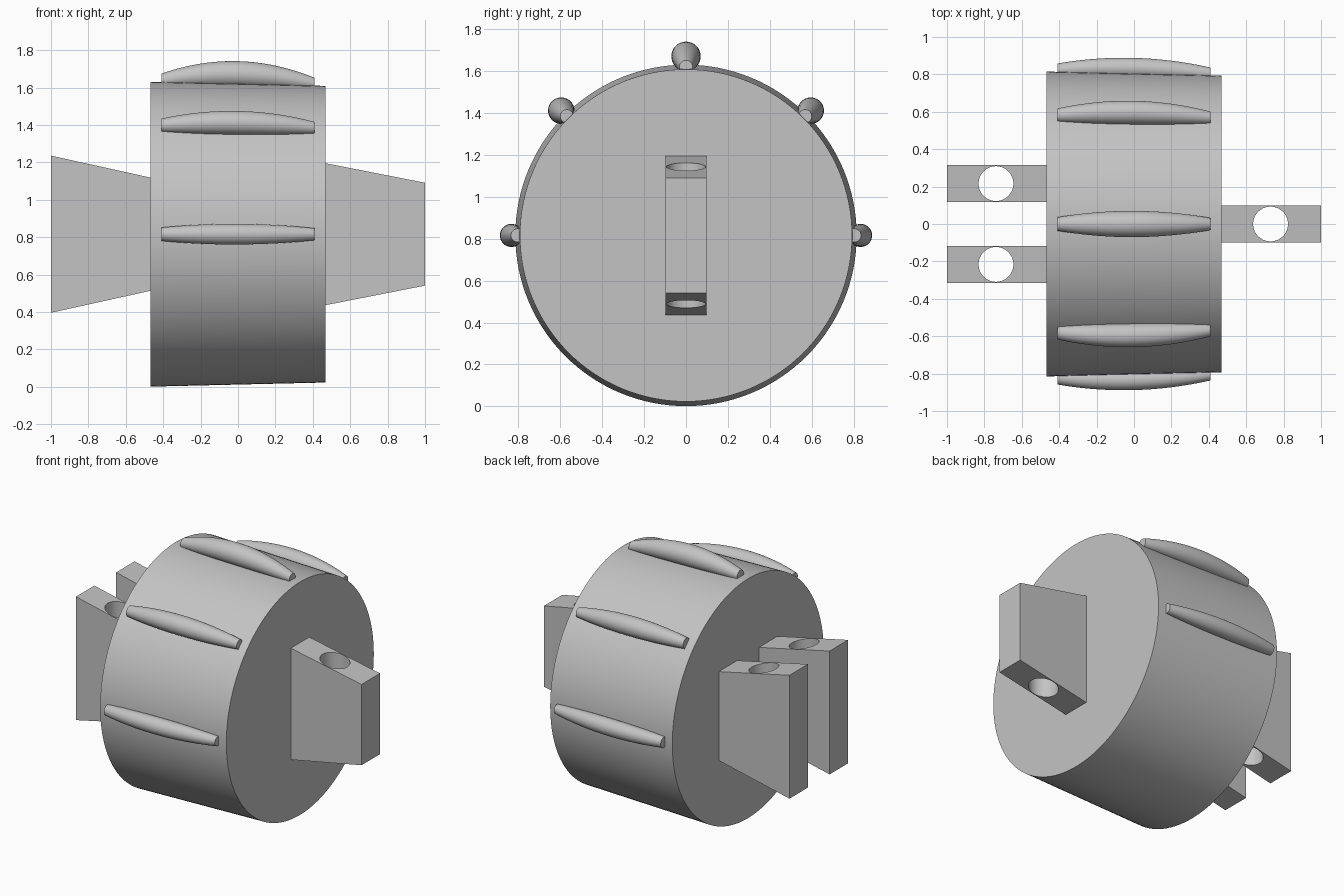
import bpy, bmesh
from math import radians, pi
from mathutils import Matrix, Vector

cube = bpy.data.objects.get("Cube")
if cube:
    bpy.data.objects.remove(cube, do_unlink=True)

CENTRE = Vector((0, 0, 0.816))

# Single grey finish
grey = bpy.data.materials.new("plain_grey")
grey.use_nodes = True
COLOUR = (0.55, 0.55, 0.55, 1)
grey.diffuse_color = COLOUR
grey.node_tree.nodes["Principled BSDF"].inputs["Base Color"].default_value = COLOUR


def make_object(name, bm):
    bmesh.ops.recalc_face_normals(bm, faces=bm.faces)
    mesh = bpy.data.meshes.new(name)
    bm.to_mesh(mesh)
    bm.free()
    mesh.materials.append(grey)
    obj = bpy.data.objects.new(name, mesh)
    bpy.context.scene.collection.objects.link(obj)
    return obj


def select_only(obj):
    bpy.ops.object.select_all(action='DESELECT')
    obj.select_set(True)
    bpy.context.view_layer.objects.active = obj


def smooth(obj):
    select_only(obj)
    bpy.ops.object.shade_smooth_by_angle(angle=radians(35))


# Slightly tapered drum lying along x
bm = bmesh.new()
bmesh.ops.create_cone(bm, cap_ends=True, segments=128, radius1=0.815,
                      radius2=0.793, depth=0.935,
                      matrix=Matrix.Translation(CENTRE) @ Matrix.Rotation(pi / 2, 4, 'Y'))
smooth(make_object("drum", bm))


# Bulged grip ribs: circular sections along a bowed line
def make_rib(name, angle, bulge, peak):
    bm = bmesh.new()
    turn = Matrix.Translation(CENTRE) @ Matrix.Rotation(angle, 4, 'X')
    steps, rings = 24, []
    for i in range(steps + 1):
        t = i / steps
        arch = 4 * t * (1 - t)
        base = 0.822 - 0.018 * t
        end_radius = 0.036 - 0.004 * t
        radius = end_radius + (bulge - 0.034) * arch
        offset = base + (peak - 0.813) * arch
        place = (turn @ Matrix.Translation((-0.41 + 0.82 * t, 0, offset))
                 @ Matrix.Rotation(pi / 2, 4, 'Y'))
        rings.append(bmesh.ops.create_circle(bm, segments=32, radius=radius,
                                             matrix=place)["verts"])
    for a, b in zip(rings, rings[1:]):
        for j in range(len(a)):
            k = (j + 1) % len(a)
            bm.faces.new((a[j], a[k], b[k], b[j]))
    bm.faces.new(rings[0])
    bm.faces.new(rings[-1])
    smooth(make_object(name, bm))


make_rib("rib_top", 0, 0.07, 0.855)
for side, sign in (("front", 1), ("back", -1)):
    make_rib("rib_upper_" + side, sign * pi / 4, 0.063, 0.842)
    make_rib("rib_middle_" + side, sign * pi / 2, 0.055, 0.833)


# Trapezoid hinge lugs, each with a vertical pin hole
def make_lug(name, x_in, x_out, half_in, half_out, y, hole_x):
    bm = bmesh.new()
    profile = ((x_in, -half_in), (x_out, -half_out), (x_out, half_out), (x_in, half_in))
    face = bm.faces.new([bm.verts.new((x, y - 0.099, CENTRE.z + h)) for x, h in profile])
    solid = bmesh.ops.extrude_face_region(bm, geom=[face])
    moved = [v for v in solid["geom"] if isinstance(v, bmesh.types.BMVert)]
    bmesh.ops.translate(bm, verts=moved, vec=(0, 0.198, 0))
    lug = make_object(name, bm)

    bm = bmesh.new()
    bmesh.ops.create_cone(bm, cap_ends=True, segments=64, radius1=0.093,
                          radius2=0.093, depth=2,
                          matrix=Matrix.Translation((hole_x, y, CENTRE.z)))
    cutter = make_object(name + "_cutter", bm)
    cutter.hide_render = True
    cut = lug.modifiers.new("pin_hole", 'BOOLEAN')
    cut.object = cutter
    cut.operation = 'DIFFERENCE'
    cut.solver = 'EXACT'
    select_only(lug)
    bpy.ops.object.modifier_apply(modifier=cut.name)
    bpy.data.objects.remove(cutter, do_unlink=True)
    smooth(lug)


make_lug("single_lug", 0.465, 1.0, 0.38, 0.275, 0, 0.73)
make_lug("fork_lug_back", -0.465, -1.0, 0.302, 0.42, 0.216, -0.738)
make_lug("fork_lug_front", -0.465, -1.0, 0.302, 0.42, -0.216, -0.738)
